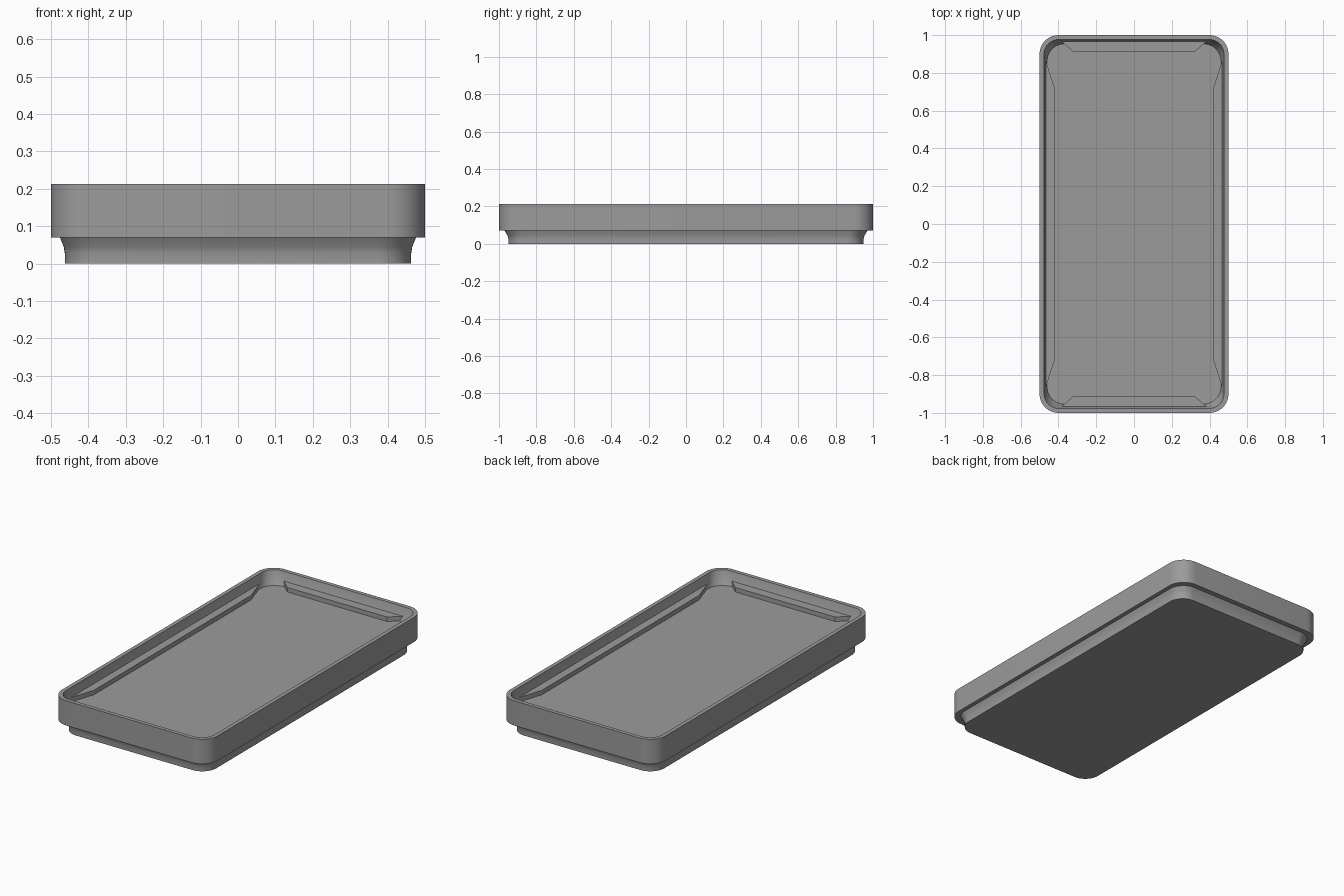
import bpy, bmesh, math

cube = bpy.data.objects.get("Cube")
if cube:
    bpy.data.objects.remove(cube, do_unlink=True)

grey = bpy.data.materials.new("mid_grey")
grey.use_nodes = True
GREY = (0.33, 0.33, 0.33, 1)
grey.diffuse_color = GREY
grey.node_tree.nodes["Principled BSDF"].inputs["Base Color"].default_value = GREY


def finish(bm, name, smooth=None):
    bmesh.ops.recalc_face_normals(bm, faces=bm.faces)
    mesh = bpy.data.meshes.new(name)
    bm.to_mesh(mesh)
    bm.free()
    mesh.materials.append(grey)
    obj = bpy.data.objects.new(name, mesh)
    bpy.context.collection.objects.link(obj)
    if smooth:
        bpy.ops.object.select_all(action='DESELECT')
        obj.select_set(True)
        bpy.context.view_layer.objects.active = obj
        bpy.ops.object.shade_smooth_by_angle(angle=math.radians(smooth))
    return obj


def rounded_ring(bm, hx, hy, r, z, steps=10):
    """Ring of vertices around a rounded rectangle."""
    ring = []
    for q, (sx, sy) in enumerate([(1, 1), (-1, 1), (-1, -1), (1, -1)]):
        for i in range(steps + 1):
            a = math.pi / 2 * (q + i / steps)
            ring.append(bm.verts.new((sx * (hx - r) + r * math.cos(a),
                                      sy * (hy - r) + r * math.sin(a), z)))
    return ring


# Tray body: foot, cove, rim and recessed floor as one closed loft
FLOOR, LEDGE, TOP = 0.137, 0.163, 0.213
profile = [
    (0.463, 0.95, 0.09, 0.0),
    (0.463, 0.95, 0.09, 0.028),
    (0.466, 0.955, 0.09, 0.045),
    (0.476, 0.97, 0.095, 0.07),
    (0.5, 1.0, 0.1, 0.07),
    (0.5, 1.0, 0.1, TOP),
    (0.477, 0.977, 0.08, TOP),
    (0.467, 0.965, 0.085, LEDGE),
    (0.46, 0.953, 0.09, FLOOR),
]
bm = bmesh.new()
rings = [rounded_ring(bm, *p) for p in profile]
for a, b in zip(rings, rings[1:]):
    n = len(a)
    for i in range(n):
        j = (i + 1) % n
        bm.faces.new((a[i], a[j], b[j], b[i]))
bm.faces.new(rings[0])
bm.faces.new(rings[-1])
finish(bm, "tray_body", smooth=35)


# Raised ledges along the four inner walls, tapering into the walls
def ledge(name, outline):
    bm = bmesh.new()
    low = bm.faces.new([bm.verts.new((x, y, FLOOR - 0.01)) for x, y in outline])
    top = bmesh.ops.extrude_face_region(bm, geom=[low])["geom"]
    for v in top:
        if isinstance(v, bmesh.types.BMVert):
            v.co.z = LEDGE
    finish(bm, name)


for s, side in ((1, "left"), (-1, "right")):
    ledge(side + "_ledge", [(s * 0.475, -0.89), (s * 0.42, -0.72),
                            (s * 0.42, 0.72), (s * 0.475, 0.89)])
for s, side in ((1, "back"), (-1, "front")):
    ledge(side + "_ledge", [(-0.39, s * 0.972), (-0.32, s * 0.91),
                            (0.32, s * 0.91), (0.39, s * 0.972)])
